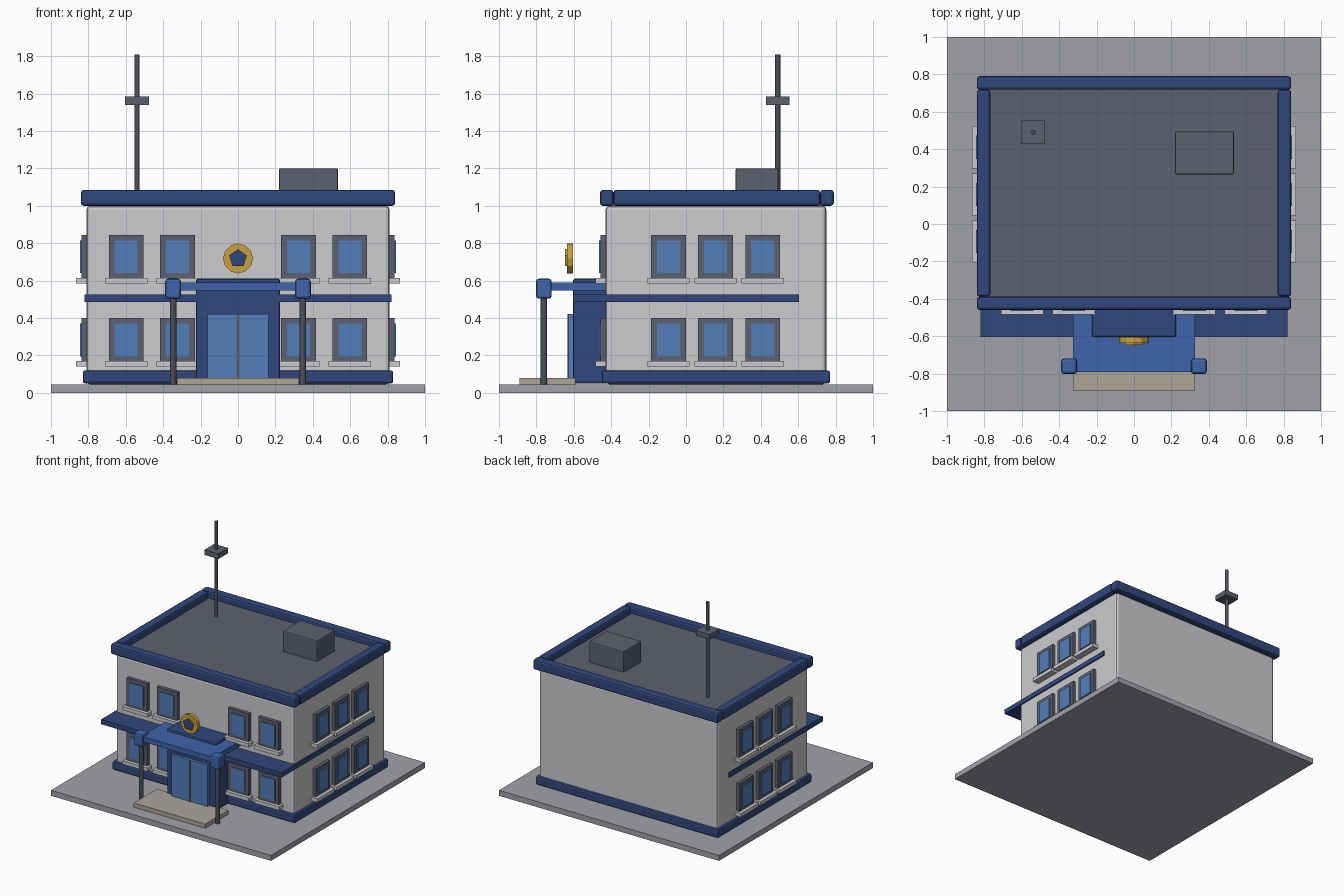
import bpy, bmesh, math
from mathutils import Matrix

if "Cube" in bpy.data.objects:
    bpy.data.objects.remove(bpy.data.objects["Cube"])


def material(name, r, g, b):
    def lin(c):
        c /= 255
        return c / 12.92 if c <= 0.04045 else ((c + 0.055) / 1.055) ** 2.4
    m = bpy.data.materials.new(name)
    m.diffuse_color = (lin(r), lin(g), lin(b), 1)
    m.use_nodes = True
    m.node_tree.nodes["Principled BSDF"].inputs["Base Color"].default_value = m.diffuse_color
    return m


WALL = material("light_grey_wall", 204, 203, 206)
NAVY = material("navy_trim", 48, 71, 124)
BLUE = material("canopy_blue", 62, 100, 170)
GLASS = material("window_glass", 82, 126, 186)
DARK = material("dark_grey", 92, 97, 112)
POLE = material("pole_grey", 76, 80, 92)
GROUND = material("paving_grey", 160, 162, 170)
TAN = material("step_tan", 173, 166, 152)
GOLD = material("gold", 202, 162, 62)


def finish(name, bm, *mats):
    me = bpy.data.meshes.new(name)
    bm.to_mesh(me)
    bm.free()
    for m in mats:
        me.materials.append(m)
    ob = bpy.data.objects.new(name, me)
    bpy.context.collection.objects.link(ob)
    return ob


def box(name, x, y, z, mat, bevel=0):
    """Box from (min, max) ranges, with an optional bevel."""
    bm = bmesh.new()
    bmesh.ops.create_cube(bm, size=1)
    for v in bm.verts:
        for i, (lo, hi) in enumerate((x, y, z)):
            v.co[i] = hi if v.co[i] > 0 else lo
    ob = finish(name, bm, mat)
    if bevel:
        mod = ob.modifiers.new("bevel", 'BEVEL')
        mod.width = bevel
        mod.segments = 2
    return ob


def pole(name, x, y, z0, z1, r, mat, sides=12):
    bm = bmesh.new()
    bmesh.ops.create_cone(bm, cap_ends=True, segments=sides, radius1=r, radius2=r,
                          depth=z1 - z0,
                          matrix=Matrix.Translation((x, y, (z0 + z1) / 2)))
    return finish(name, bm, mat)


def disc(name, y0, y1, z, r, sides, mat, face_mat=None):
    """Prism facing the front, one corner up, with its own front colour."""
    bm = bmesh.new()
    ring = [bm.verts.new((r * math.sin(2 * math.pi * i / sides), y0,
                          z + r * math.cos(2 * math.pi * i / sides)))
            for i in range(sides)]
    front = bm.faces.new(ring)
    ext = bmesh.ops.extrude_face_region(bm, geom=[front], use_keep_orig=True)
    for v in ext["geom"]:
        if isinstance(v, bmesh.types.BMVert):
            v.co.y = y1
    bmesh.ops.recalc_face_normals(bm, faces=bm.faces)
    for f in bm.faces:
        f.material_index = 1 if face_mat and f.normal.y < -0.9 else 0
    return finish(name, bm, mat, face_mat or mat)


def window(name, c, wall, z, side):
    """Frame, glass and sill; side 0 is the front, -1 / 1 the left / right."""
    def part(label, half, out, zr, mat, bevel=0):
        along = (c - half, c + half)
        if side == 0:
            box(name + label, along, (wall - out, wall + 0.01), zr, mat, bevel)
        else:
            xs = sorted((side * (wall - 0.01), side * (wall + out)))
            box(name + label, xs, along, zr, mat, bevel)
    part("_frame", 0.093, 0.028, (z + 0.03, z + 0.26), DARK)
    part("_glass", 0.062, 0.036, (z + 0.055, z + 0.23), GLASS)
    part("_sill", 0.113, 0.055, (z, z + 0.03), WALL)


# Ground and main block
box("ground_slab", (-1, 1), (-1, 1), (0, 0.045), GROUND)
box("main_walls", (-0.81, 0.81), (-0.43, 0.75), (0.045, 1.0), WALL, 0.02)
box("plinth", (-0.83, 0.83), (-0.45, 0.77), (0.05, 0.12), NAVY, 0.012)
box("floor_band", (-0.82, 0.82), (-0.605, 0.605), (0.485, 0.525), NAVY)

# Roof and parapet
box("roof_deck", (-0.79, 0.79), (-0.41, 0.74), (0.99, 1.03), DARK)
for label, y in (("front", (-0.46, -0.388)), ("back", (0.718, 0.79))):
    box("parapet_" + label, (-0.84, 0.84), y, (1.0, 1.085), NAVY, 0.015)
for label, x in (("left", (-0.84, -0.768)), ("right", (0.768, 0.84))):
    box("parapet_" + label, x, (-0.388, 0.718), (1.0, 1.085), NAVY, 0.015)
box("roof_unit", (0.22, 0.535), (0.265, 0.495), (1.02, 1.2), DARK, 0.008)
pole("antenna_mast", -0.54, 0.49, 1.02, 1.81, 0.014, POLE)
box("antenna_box", (-0.603, -0.477), (0.427, 0.553), (1.54, 1.583), DARK)

# Windows on two floors
for floor, z in (("lower", 0.14), ("upper", 0.585)):
    for i, x in enumerate((-0.598, -0.324, 0.324, 0.598)):
        window(f"{floor}_front_window_{i}", x, -0.43, z, 0)
    for s, label in ((-1, "left"), (1, "right")):
        for i, y in enumerate((-0.093, 0.158, 0.41)):
            window(f"{floor}_{label}_window_{i}", y, 0.81, z, s)

# Entrance
box("entrance_block", (-0.225, 0.225), (-0.605, -0.42), (0.05, 0.61), NAVY, 0.012)
box("door_glass", (-0.163, 0.163), (-0.628, -0.6), (0.07, 0.42), GLASS)
box("door_divider", (-0.008, 0.008), (-0.634, -0.6), (0.07, 0.42), DARK)
box("entrance_step", (-0.325, 0.325), (-0.89, -0.59), (0.045, 0.08), TAN)
box("canopy", (-0.325, 0.325), (-0.79, -0.43), (0.548, 0.59), BLUE)
for s, label in ((-1, "left"), (1, "right")):
    x = 0.347 * s
    pole("canopy_post_" + label, x, -0.76, 0.045, 0.52, 0.017, POLE)
    box("post_cap_" + label, (x - 0.042, x + 0.042), (-0.802, -0.718),
        (0.503, 0.61), BLUE, 0.015)

# Round emblem
disc("emblem_disc", -0.635, -0.605, 0.718, 0.08, 12, GOLD)
disc("emblem_pentagon", -0.647, -0.63, 0.718, 0.05, 5, GOLD, NAVY)
